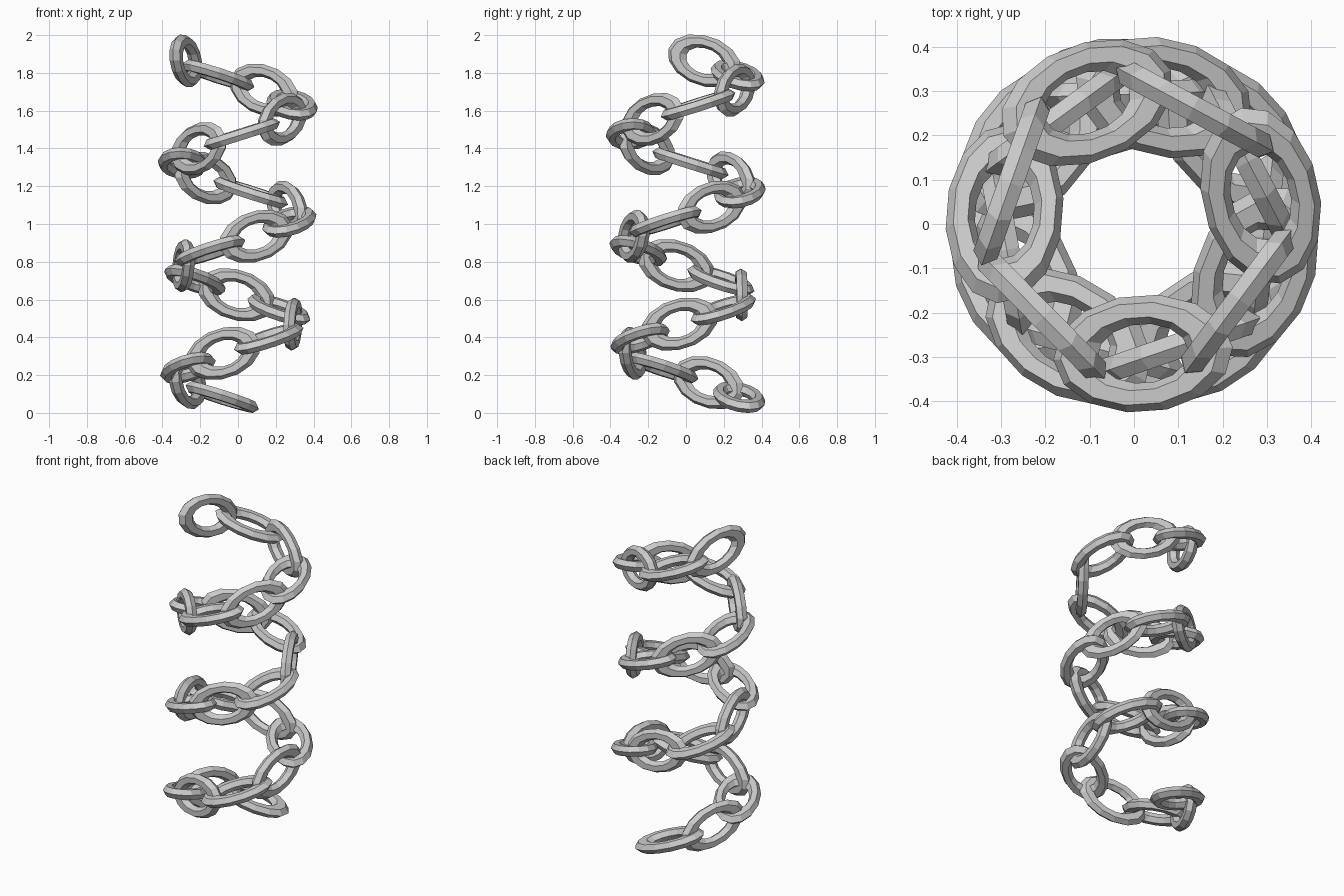
import bpy
import math
from mathutils import Matrix, Vector

cube = bpy.data.objects.get("Cube")
if cube:
    bpy.data.objects.remove(cube, do_unlink=True)

# Plain grey metal
GREY = (0.6, 0.6, 0.6, 1.0)
metal = bpy.data.materials.new("grey metal")
metal.use_nodes = True
metal.diffuse_color = GREY
metal.node_tree.nodes["Principled BSDF"].inputs["Base Color"].default_value = GREY

# Chain layout: links climb a helix, anticlockwise seen from above
LINKS = 24
RADIUS = 0.293
START = math.radians(106.6)
TURN = math.radians(49.3)
BASE, RISE = 0.083, 0.0774
STRETCH = 1.6
slope = math.atan2(RISE, 2 * RADIUS * math.sin(TURN / 2))

# One low-poly oval link, long along its local x axis
bpy.ops.mesh.primitive_torus_add(major_segments=14, minor_segments=6,
                                 major_radius=0.1, minor_radius=0.033)
first = bpy.context.object
link_mesh = first.data
link_mesh.name = "chain_link"
link_mesh.transform(Matrix.Diagonal((STRETCH, 1, 1, 1)))
link_mesh.materials.append(metal)
bpy.data.objects.remove(first, do_unlink=True)


def add_link(index):
    """Place one link along the helix; every second one stands on edge."""
    angle = START + index * TURN
    outward = Vector((math.cos(angle), math.sin(angle), 0))
    around = Vector((-math.sin(angle), math.cos(angle), 0))
    along = around * math.cos(slope) + Vector((0, 0, math.sin(slope)))
    normal = along.cross(outward)
    frame = Matrix((along, outward, normal)).transposed().to_4x4()
    place = Matrix.Translation(outward * RADIUS + Vector((0, 0, BASE + index * RISE)))
    roll = Matrix.Rotation(math.pi / 2 * (index % 2), 4, "X")
    kind = "upright_link" if index % 2 else "flat_link"
    link = bpy.data.objects.new(f"{kind}_{index + 1}", link_mesh)
    bpy.context.collection.objects.link(link)
    link.matrix_world = place @ frame @ roll


for i in range(LINKS):
    add_link(i)
